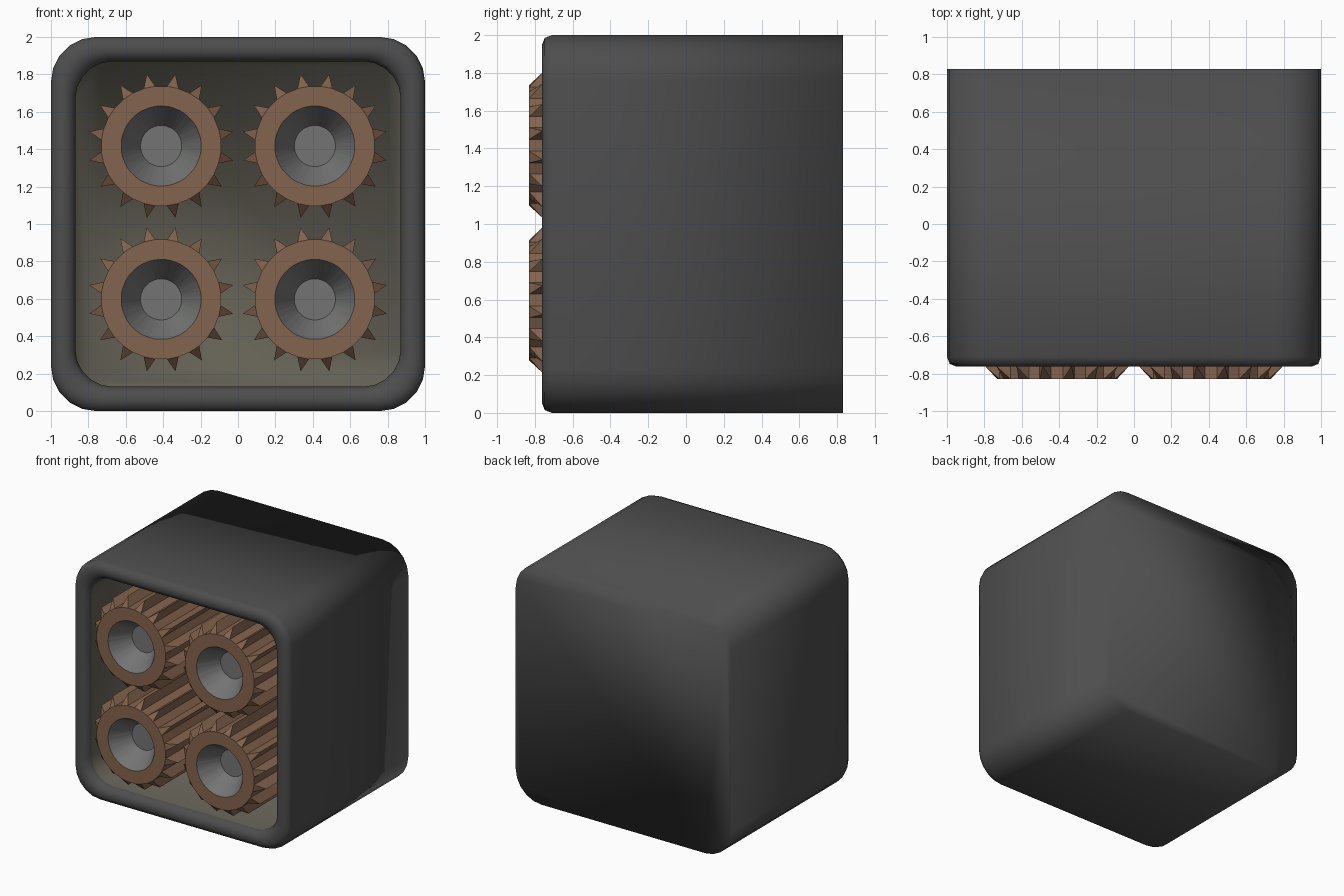
import bpy, bmesh
from math import sin, cos, pi, radians

if "Cube" in bpy.data.objects:
    bpy.data.objects.remove(bpy.data.objects["Cube"])


def material(name, rgb):
    m = bpy.data.materials.new(name)
    m.diffuse_color = (*rgb, 1)
    m.use_nodes = True
    m.node_tree.nodes["Principled BSDF"].inputs["Base Color"].default_value = m.diffuse_color
    return m


DARK = material("dark_casing", (0.075, 0.075, 0.075))
OLIVE = material("olive_lining", (0.125, 0.118, 0.09))
BROWN = material("brown_metal", (0.23, 0.125, 0.075))
GREY = material("grey_hub", (0.17, 0.175, 0.17))


def finish(name, bm, mats, smooth):
    bmesh.ops.recalc_face_normals(bm, faces=bm.faces)
    for f in bm.faces:
        f.smooth = smooth
    me = bpy.data.meshes.new(name)
    bm.to_mesh(me)
    bm.free()
    for m in mats:
        me.materials.append(m)
    ob = bpy.data.objects.new(name, me)
    bpy.context.collection.objects.link(ob)
    return ob


def rounded_loop(bm, half, r, y, seg=5):
    # rounded square in the xz plane, centred on z = 1
    loop = []
    for k, (sx, sz) in enumerate([(1, 1), (-1, 1), (-1, -1), (1, -1)]):
        for i in range(seg + 1):
            a = k * pi / 2 + i / seg * pi / 2
            loop.append(bm.verts.new((sx * (half - r) + r * cos(a), y,
                                      1 + sz * (half - r) + r * sin(a))))
    return loop


# casing: outer shell, rolled front lip and deep lined cavity
profile = [(1.0, .24, .83), (1.0, .24, -.71), (.985, .23, -.748), (.95, .21, -.762),
           (.92, .20, -.762), (.885, .20, -.745), (.87, .20, -.70), (.87, .20, .72)]
bm = bmesh.new()
loops = [rounded_loop(bm, *p) for p in profile]
for j, (a, b) in enumerate(zip(loops, loops[1:])):
    for i in range(len(a)):
        n = (i + 1) % len(a)
        f = bm.faces.new((a[i], a[n], b[n], b[i]))
        f.material_index = 1 if j == len(loops) - 2 else 0
bm.faces.new(loops[0])
bm.faces.new(loops[-1]).material_index = 1
finish("casing", bm, [DARK, OLIVE], True)

# toothed roller: 16 pointed ridges with chamfered fronts and a dished hub
TEETH, BODY, TIP = 16, 0.321, 0.392
FLAT = BODY * cos(radians(5.625))


def ring(bm, y, base, mid):
    pts = []
    for t in range(TEETH):
        for off, r in ((-5.625, base), (0, mid), (5.625, base)):
            a = radians(11.25 + t * 22.5 + off)
            pts.append(bm.verts.new((r * cos(a), y, r * sin(a))))
    return pts


bm = bmesh.new()
rows = [ring(bm, .73, BODY, TIP), ring(bm, -.76, BODY, TIP), ring(bm, -.83, BODY, FLAT),
        ring(bm, -.83, .214, .214), ring(bm, -.66, .11, .11)]
for j, (a, b) in enumerate(zip(rows, rows[1:])):
    for i in range(len(a)):
        n = (i + 1) % len(a)
        if j == 1 and i % 3 == 0:
            faces = [(b[i], b[n], a[n]), (b[i], a[n], a[i])]
        elif j == 1 and i % 3 == 1:
            faces = [(b[i], b[n], a[i]), (b[n], a[n], a[i])]
        else:
            faces = [(a[i], a[n], b[n], b[i])]
        for vs in faces:
            bm.faces.new(vs).material_index = 1 if j == 3 else 0
bm.faces.new(rows[0])
bm.faces.new(rows[-1]).material_index = 1
first = finish("roller", bm, [BROWN, GREY], False)

# four rollers in a square grid
spots = [(x, z) for x in (-.411, .411) for z in (.597, 1.417)]
first.location = (spots[0][0], 0, spots[0][1])
for x, z in spots[1:]:
    copy = bpy.data.objects.new("roller", first.data)
    copy.location = (x, 0, z)
    bpy.context.collection.objects.link(copy)
